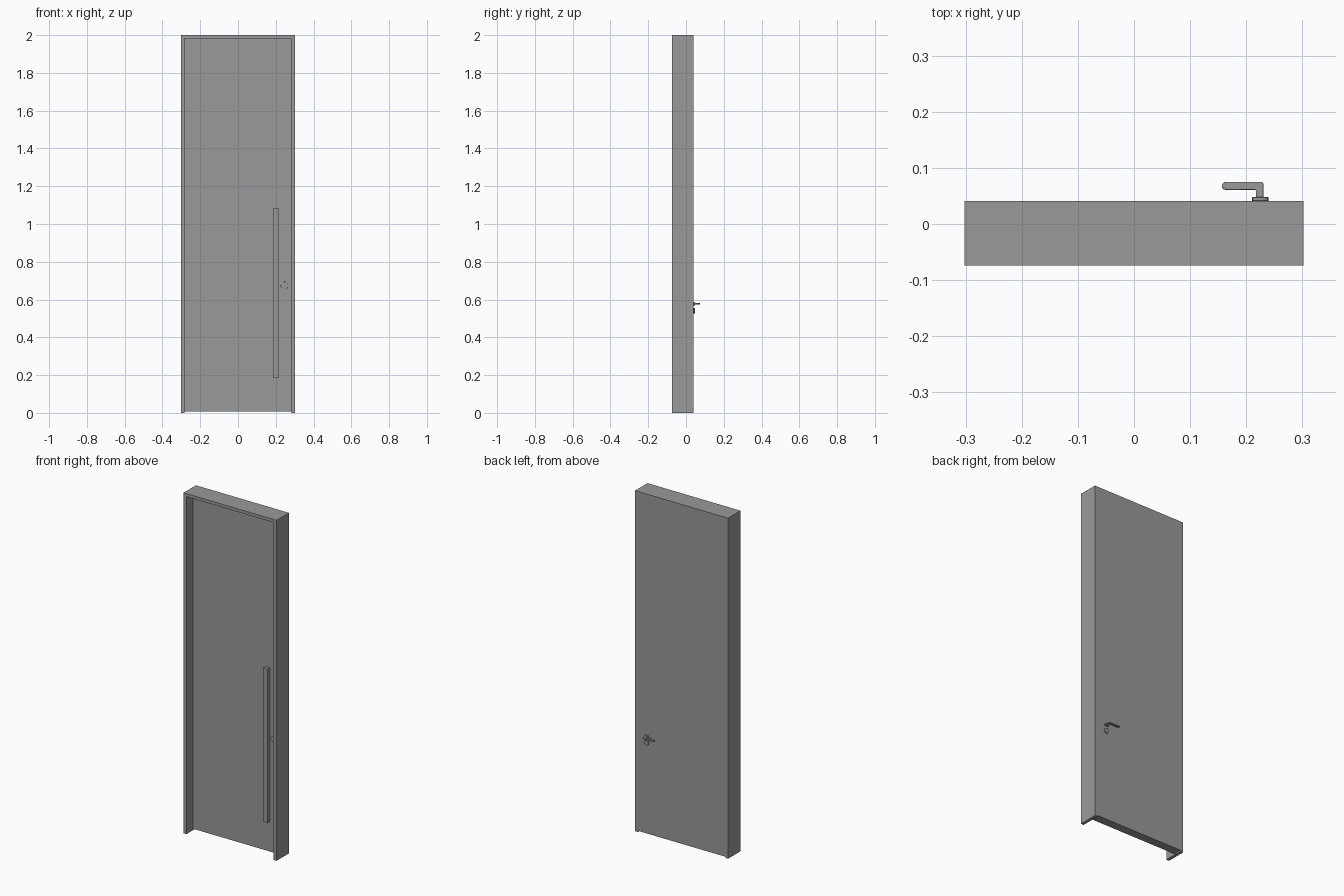
import bpy, bmesh, math
from mathutils import Vector

if "Cube" in bpy.data.objects:
    bpy.data.objects.remove(bpy.data.objects["Cube"])

# Dark grey finish shared by every part
finish = bpy.data.materials.new("dark_grey")
finish.diffuse_color = (0.32, 0.32, 0.32, 1)
finish.use_nodes = True
finish.node_tree.nodes["Principled BSDF"].inputs["Base Color"].default_value = finish.diffuse_color


def prism(name, pts, vec):
    """Extrude a closed outline of 3D points along vec."""
    bm = bmesh.new()
    face = bm.faces.new([bm.verts.new(p) for p in pts])
    ext = bmesh.ops.extrude_face_region(bm, geom=[face])
    verts = [g for g in ext["geom"] if isinstance(g, bmesh.types.BMVert)]
    bmesh.ops.translate(bm, verts=verts, vec=Vector(vec))
    bmesh.ops.recalc_face_normals(bm, faces=bm.faces)
    me = bpy.data.meshes.new(name)
    bm.to_mesh(me)
    bm.free()
    me.materials.append(finish)
    ob = bpy.data.objects.new(name, me)
    bpy.context.collection.objects.link(ob)
    return ob


def box(name, x0, x1, y0, y1, z0, z1):
    return prism(name, [(x0, y0, z0), (x1, y0, z0), (x1, y0, z1), (x0, y0, z1)], (0, y1 - y0, 0))


def soften(ob, width, segments=2):
    mod = ob.modifiers.new("bevel", 'BEVEL')
    mod.width = width
    mod.segments = segments
    mod.limit_method = 'ANGLE'
    mod.angle_limit = math.radians(40)
    bpy.ops.object.select_all(action='DESELECT')
    ob.select_set(True)
    bpy.context.view_layer.objects.active = ob
    bpy.ops.object.shade_smooth_by_angle(angle=math.radians(35))


def disc(name, x, z, rx, rz, y0, y1):
    ring = [2 * math.pi * i / 32 for i in range(32)]
    ob = prism(name, [(x + rx * math.cos(a), y0, z + rz * math.sin(a)) for a in ring], (0, y1 - y0, 0))
    soften(ob, 0.001)
    return ob


W, T, H = 0.302, 0.018, 2.0
FRONT, BACK, PANEL = -0.074, 0.041, -0.010

# Door frame: two jambs and a head, open at the floor
outline = [(-W, 0), (-W, H), (W, H), (W, 0), (W - T, 0), (W - T, H - T), (T - W, H - T), (T - W, 0)]
prism("door_frame", [(x, FRONT, z) for x, z in outline], (0, BACK - FRONT, 0))

# Door leaf, recessed at the front and flush at the back
box("door_leaf", T - W, W - T, PANEL, BACK, 0.007, H - T)

# Long pull bar and lock cover on the front
box("pull_bar", 0.186, 0.215, PANEL - 0.022, PANEL, 0.184, 1.086)
disc("front_lock_cover", 0.246, 0.675, 0.020, 0.020, PANEL - 0.006, PANEL)

# Back hardware: slim lever rose and round lock rose
HX = 0.225
disc("lever_rose", HX, 0.577, 0.014, 0.009, BACK, BACK + 0.007)
disc("back_lock_rose", HX, 0.541, 0.0145, 0.0145, BACK, BACK + 0.007)

# Lever: L-shaped plan with a rounded outer corner and grip end
plan = [(0.217, BACK), (0.231, BACK), (0.231, 0.071), (0.2298, 0.0738), (0.227, 0.075),
        (0.162, 0.075), (0.1585, 0.0735), (0.157, 0.070), (0.157, 0.066),
        (0.1585, 0.0625), (0.162, 0.061), (0.217, 0.061)]
lever = prism("lever_handle", [(x, y, 0.574) for x, y in plan], (0, 0, 0.007))
soften(lever, 0.0015)
